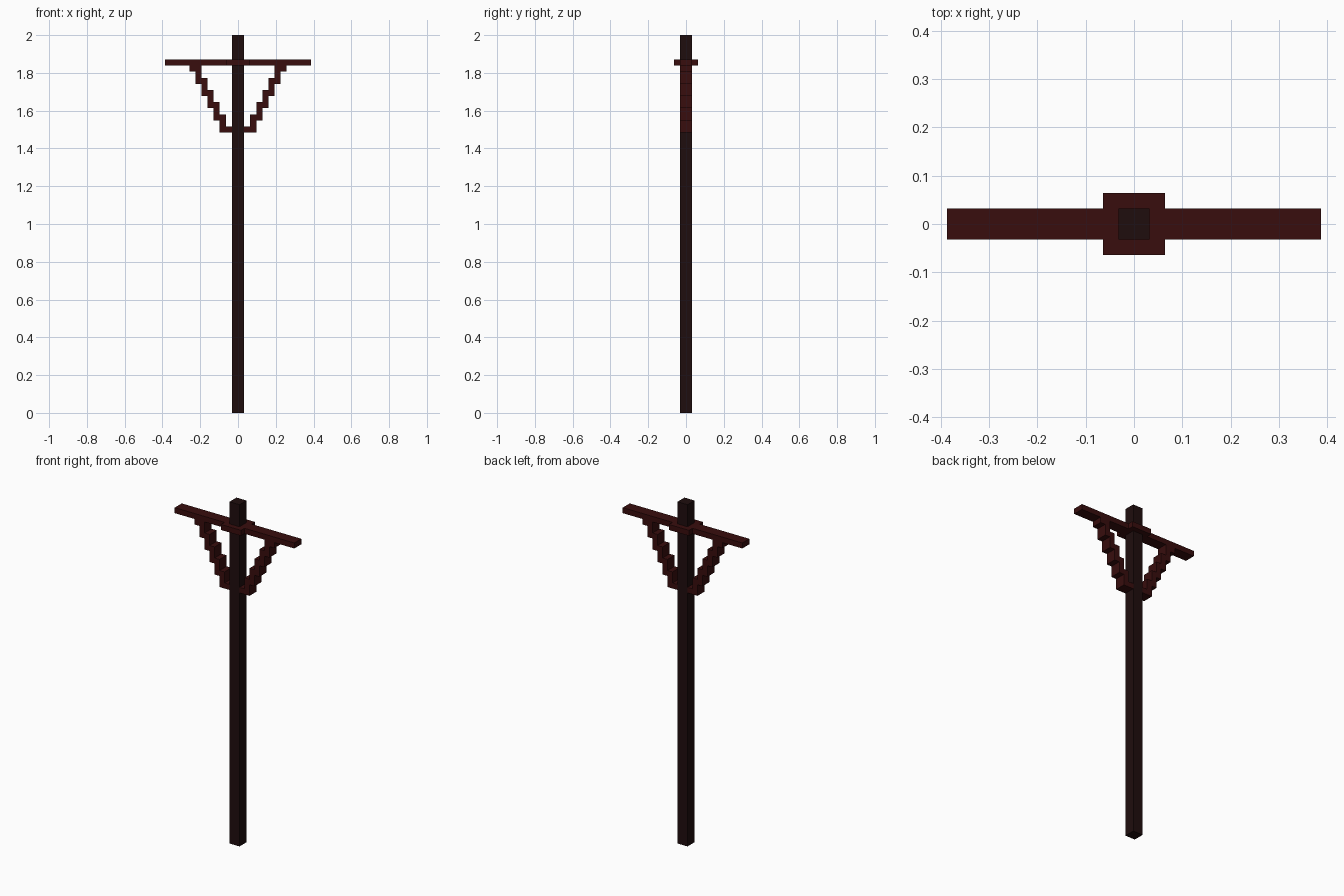
import bpy, bmesh
from mathutils import Matrix, Vector

if "Cube" in bpy.data.objects:
    bpy.data.objects.remove(bpy.data.objects["Cube"])

U = 2 / 62  # size of one block unit


def material(name, rgb):
    m = bpy.data.materials.new(name)
    m.diffuse_color = (*rgb, 1)
    m.use_nodes = True
    m.node_tree.nodes["Principled BSDF"].inputs["Base Color"].default_value = m.diffuse_color
    return m


dark_wood = material("dark wood", (0.0135, 0.0040, 0.0042))
red_wood = material("red brown wood", (0.0395, 0.0040, 0.0040))


def blocks(name, boxes, mat):
    """One object from boxes given as (low corner, high corner) in block units."""
    bm = bmesh.new()
    for lo, hi in boxes:
        lo, hi = Vector(lo) * U, Vector(hi) * U
        bmesh.ops.create_cube(bm, size=1, matrix=Matrix.Translation((lo + hi) / 2)
                              @ Matrix.Diagonal((*(hi - lo), 1)))
    me = bpy.data.meshes.new(name)
    bm.to_mesh(me)
    bm.free()
    me.materials.append(mat)
    ob = bpy.data.objects.new(name, me)
    bpy.context.collection.objects.link(ob)
    return ob


# Upright post
blocks("post", [((-1, -1, 0), (1, 1, 62))], dark_wood)

# Collar around the post, with a crossbar arm on each side
blocks("collar", [((-2, -2, 57), (2, 2, 58))], red_wood)
arm = blocks("crossbar_arms", [((2, -1, 57), (12, 1, 58))], red_wood)

# Stepped diagonal braces: foot, five overlapping steps, head
steps = [((1, -1, 46), (2, 1, 47))]
steps += [((2 + i, -1, 46 + 2 * i), (3 + i, 1, 49 + 2 * i)) for i in range(5)]
steps += [((7, -1, 56), (8, 1, 57))]
brace = blocks("braces", steps, red_wood)

# Mirror the arm and brace to the other side
for ob in (arm, brace):
    mod = ob.modifiers.new("mirror", 'MIRROR')
    mod.use_mirror_merge = False
